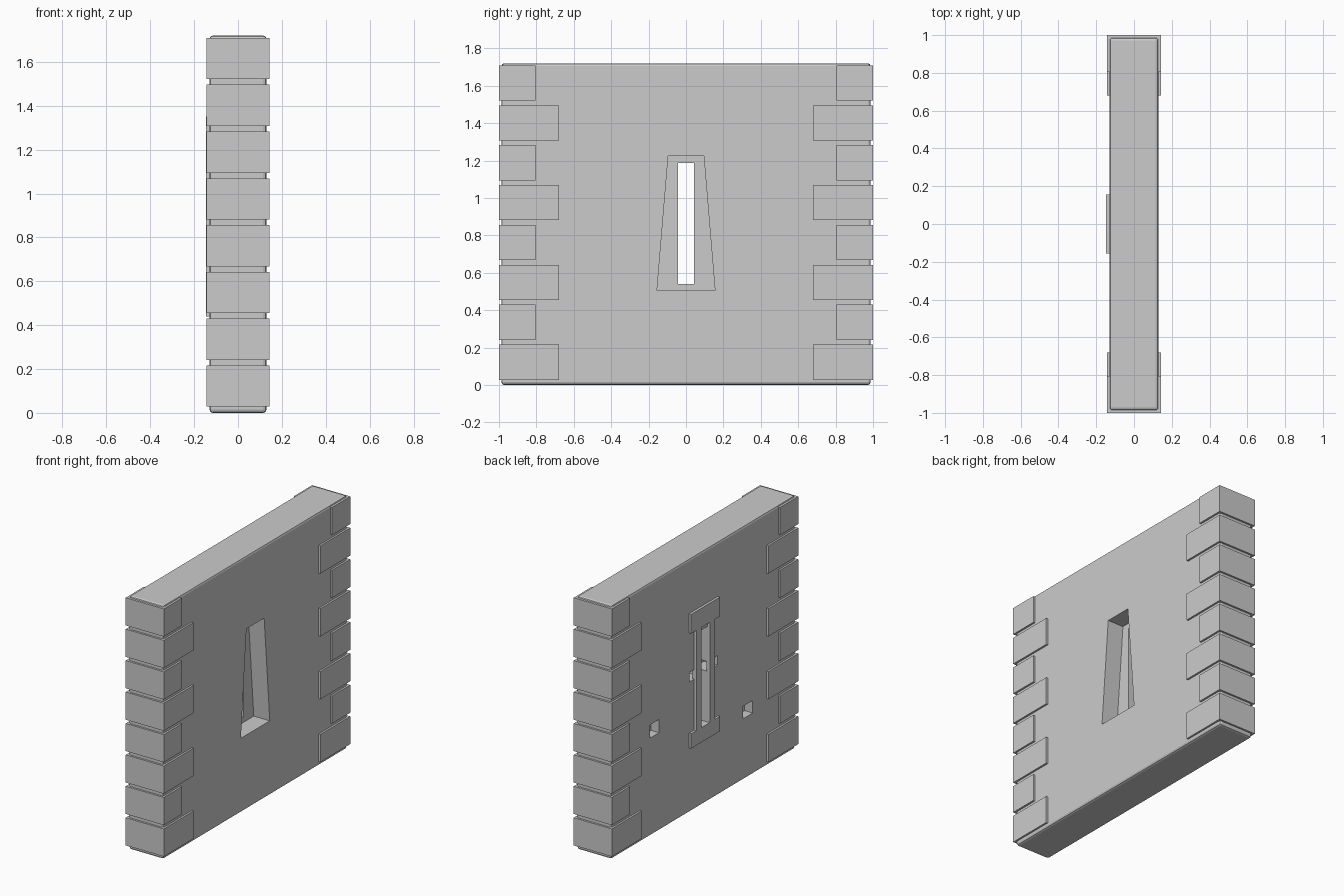
import bpy, bmesh

if "Cube" in bpy.data.objects:
    bpy.data.objects.remove(bpy.data.objects["Cube"])

def add_mesh(name, bm):
    bmesh.ops.recalc_face_normals(bm, faces=bm.faces)
    mesh = bpy.data.meshes.new(name)
    bm.to_mesh(mesh)
    bm.free()
    obj = bpy.data.objects.new(name, mesh)
    bpy.context.collection.objects.link(obj)
    return obj

def prism(name, x0, x1, profile, bevel=0.0):
    """Extrude a (y, z) profile from x0 to x1."""
    bm = bmesh.new()
    face = bm.faces.new([bm.verts.new((x0, y, z)) for y, z in profile])
    ext = bmesh.ops.extrude_face_region(bm, geom=[face])
    for v in ext["geom"]:
        if isinstance(v, bmesh.types.BMVert):
            v.co.x = x1
    if bevel:
        bmesh.ops.bevel(bm, geom=bm.edges[:], offset=bevel, segments=2,
                        profile=0.5, affect='EDGES')
    return add_mesh(name, bm)

def block(name, x, y, z, bevel=0.0):
    return prism(name, x[0], x[1],
                 [(y[0], z[0]), (y[1], z[0]), (y[1], z[1]), (y[0], z[1])], bevel)

# Wall body with softly worn edges
wall = block("wall_body", (-0.13, 0.13), (-0.987, 0.987), (0.0, 1.72), 0.015)

# Openings: tapered niche, narrow slit, blind cross arm, two putlog sockets
cutters = [
    prism("niche_cutter", 0.01, 0.3,
          [(-0.155, 0.505), (0.155, 0.505), (0.095, 1.225), (-0.095, 1.225)]),
    block("slit_cutter", (-0.3, 0.1), (-0.043, 0.043), (0.54, 1.188)),
    block("cross_arm_cutter", (-0.3, -0.03), (-0.15, 0.15), (0.885, 0.95)),
    block("socket_cutter_high", (-0.3, -0.07), (0.475, 0.57), (0.665, 0.755)),
    block("socket_cutter_low", (-0.3, -0.07), (-0.53, -0.425), (0.415, 0.5)),
]
for cutter in cutters:
    mod = wall.modifiers.new(cutter.name, 'BOOLEAN')
    mod.operation = 'DIFFERENCE'
    mod.solver = 'EXACT'
    mod.object = cutter
    cutter.hide_render = True
    cutter.hide_viewport = True

# Corner stones, alternating long and short
for side, label in ((-1, "front"), (1, "back")):
    for i in range(8):
        z = 0.028 + i * 0.2133
        inner = 0.68 if i % 2 == 0 else 0.805
        ys = sorted((side * inner, side * 1.0))
        block(f"corner_stone_{label}_{i + 1}", (-0.143, 0.143), ys, (z, z + 0.188))

# Raised stone surround on the outer face
outer = (-0.147, -0.12)
block("slit_sill", outer, (-0.155, 0.155), (0.44, 0.54))
block("slit_lintel", outer, (-0.155, 0.155), (1.22, 1.35))
for side, label in ((-1, "front"), (1, "back")):
    ys = sorted((side * 0.046, side * 0.1))
    block(f"slit_jamb_{label}", outer, ys, (0.54, 1.22))

# Apply the cuts and discard the helpers
bpy.context.view_layer.update()
deps = bpy.context.evaluated_depsgraph_get()
cut_mesh = bpy.data.meshes.new_from_object(wall.evaluated_get(deps))
wall.modifiers.clear()
wall.data = cut_mesh
for cutter in cutters:
    bpy.data.objects.remove(cutter)
